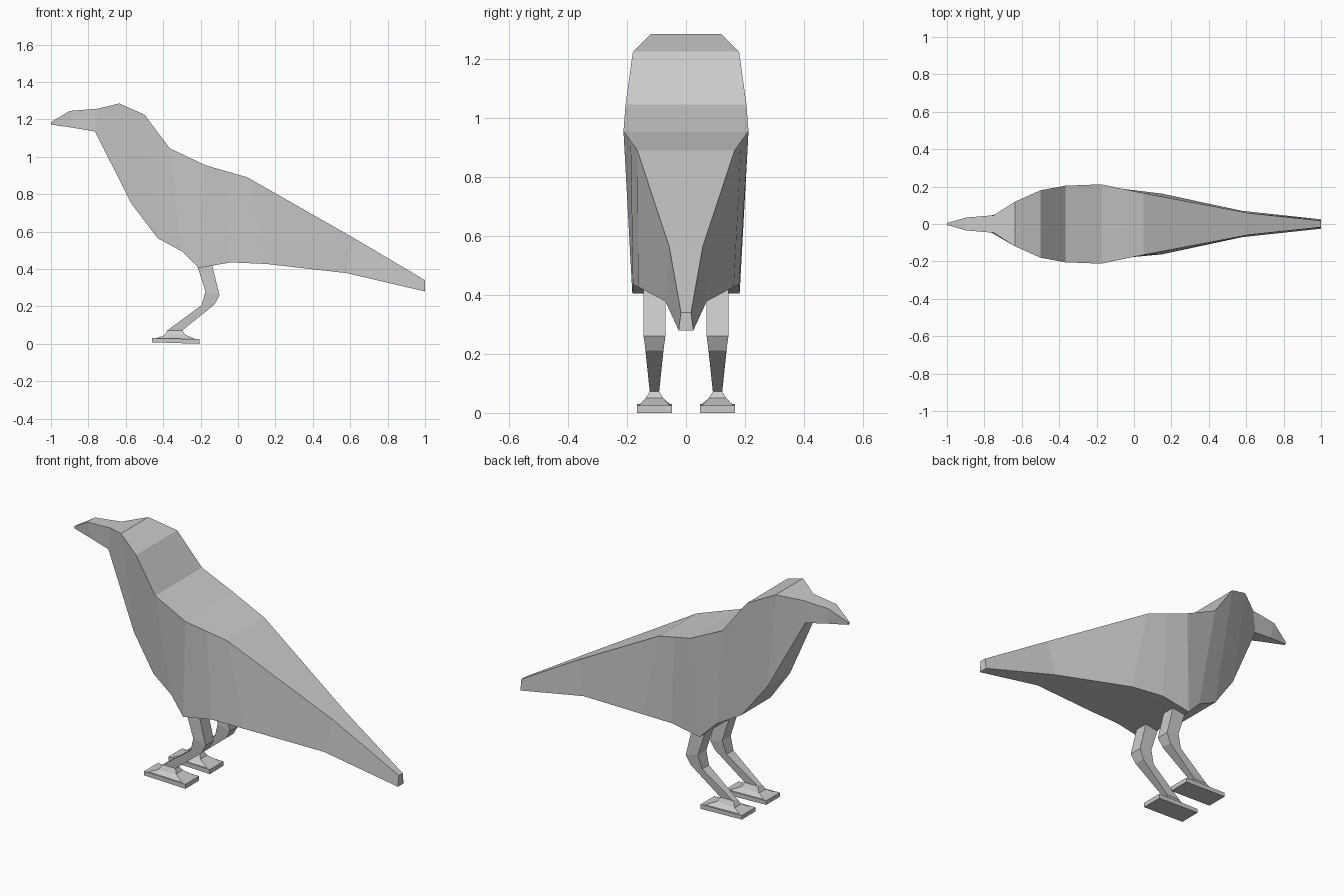
import bpy, bmesh


def loft(name, sections, y=0.0):
    """Skin four-sided sections: (x, z, half width) at one edge, then at the opposite edge."""
    bm = bmesh.new()
    rings = []
    for x1, z1, w1, x2, z2, w2 in sections:
        corners = [(x1, y - w1, z1), (x1, y + w1, z1), (x2, y + w2, z2), (x2, y - w2, z2)]
        rings.append([bm.verts.new(c) for c in corners])
    for a, b in zip(rings, rings[1:]):
        for i in range(4):
            j = (i + 1) % 4
            bm.faces.new((a[i], a[j], b[j], b[i]))
    bm.faces.new(rings[0])
    bm.faces.new(rings[-1])
    bmesh.ops.recalc_face_normals(bm, faces=bm.faces)
    mesh = bpy.data.meshes.new(name)
    bm.to_mesh(mesh)
    bm.free()
    obj = bpy.data.objects.new(name, mesh)
    bpy.context.collection.objects.link(obj)
    return obj


# Body from beak tip to tail tip: back edge, then belly edge
loft("bird_body", [
    (-1.00, 1.185, .005, -1.00, 1.172, .005),
    (-.90, 1.245, .034, -.88, 1.155, .027),
    (-.75, 1.257, .047, -.765, 1.135, .045),
    (-.635, 1.285, .12, -.57, .75, .10),
    (-.50, 1.225, .18, -.43, .565, .128),
    (-.365, 1.045, .205, -.30, .495, .158),
    (-.175, .955, .212, -.21, .405, .182),
    (-.06, .922, .188, -.04, .435, .18),
    (.05, .89, .165, .15, .427, .162),
    (.62, .565, .057, .58, .378, .07),
    (1.00, .34, .017, 1.00, .28, .025),
])

# Legs: front edge, then rear edge, from thigh down to ankle flare
legs = loft("legs", [
    (-.235, .47, .037, -.15, .47, .037),
    (-.174, .28, .037, -.099, .26, .037),
    (-.195, .206, .030, -.125, .211, .030),
    (-.377, .072, .016, -.297, .072, .016),
    (-.395, .044, .030, -.285, .050, .030),
    (-.45, .026, .056, -.22, .022, .056),
], y=.107)

# Flat feet: toe end, then heel end
feet = loft("feet", [
    (-.46, .03, .06, -.207, .025, .06),
    (-.46, .008, .06, -.207, .0, .06),
], y=.107)

# Mirror legs and feet to the other side
for part in (legs, feet):
    mirror = part.modifiers.new("Mirror", "MIRROR")
    mirror.use_axis = (False, True, False)
